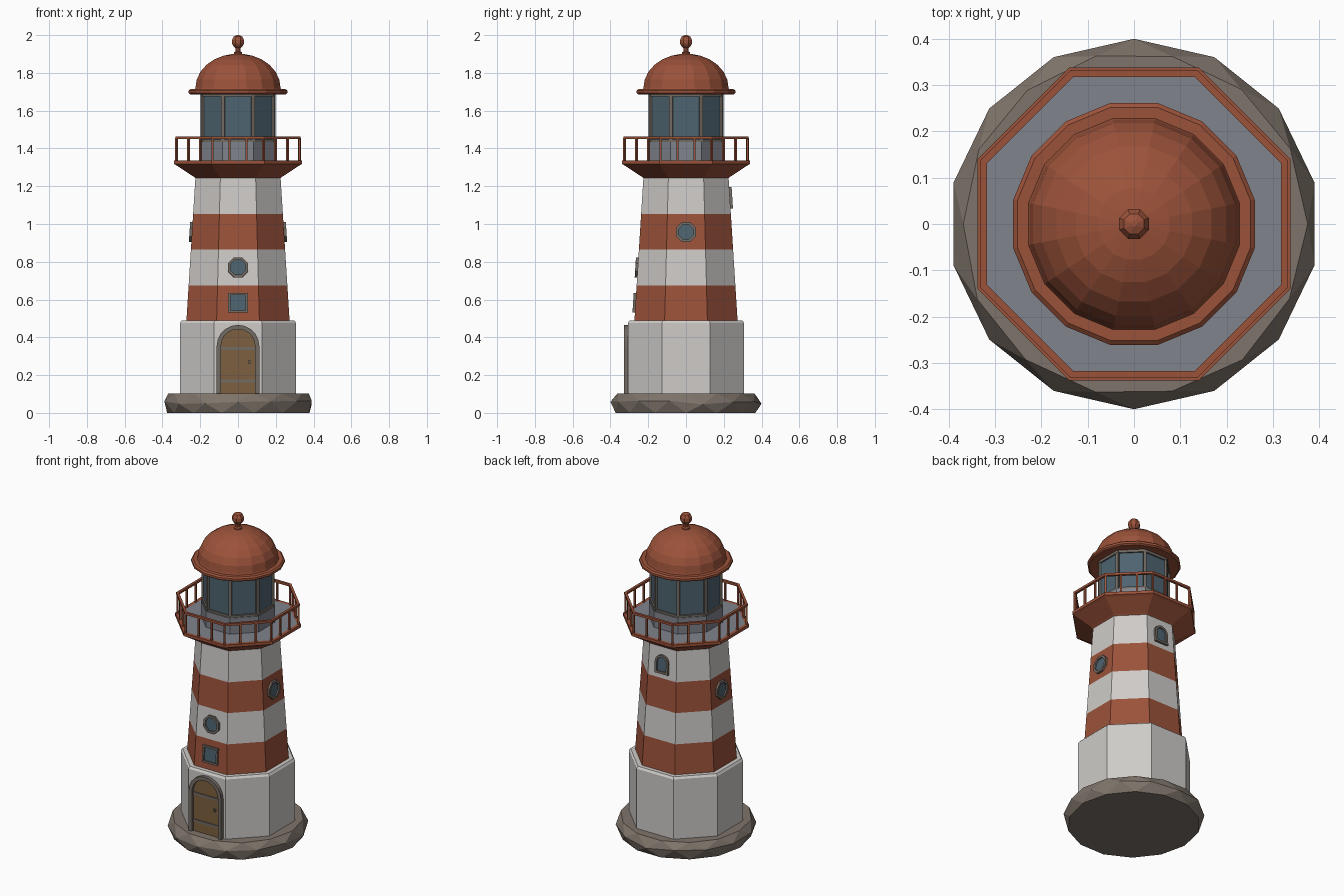
import bpy, bmesh, math, random
from mathutils import Matrix, Vector

if "Cube" in bpy.data.objects:
    bpy.data.objects.remove(bpy.data.objects["Cube"])
random.seed(4)


def material(name, rgb):
    m = bpy.data.materials.new(name)
    m.use_nodes = True
    m.diffuse_color = (*rgb, 1)
    m.node_tree.nodes["Principled BSDF"].inputs["Base Color"].default_value = (*rgb, 1)
    return m


WHITE = material("white_paint", (0.62, 0.60, 0.58))
RED = material("brick_red", (0.33, 0.085, 0.042))
ROCK = material("rock", (0.21, 0.175, 0.145))
DECK = material("slate_grey", (0.22, 0.23, 0.27))
GLASS = material("dark_glass", (0.075, 0.125, 0.16))
FRAME = material("frame_grey", (0.17, 0.145, 0.125))
WOOD = material("door_wood", (0.20, 0.115, 0.05))


def finish(name, bm, mats):
    bmesh.ops.recalc_face_normals(bm, faces=bm.faces)
    me = bpy.data.meshes.new(name)
    bm.to_mesh(me)
    bm.free()
    for m in mats:
        me.materials.append(m)
    ob = bpy.data.objects.new(name, me)
    bpy.context.collection.objects.link(ob)
    return ob


def lathe(name, profile, n, mats, rows=None, closed=False):
    """Polygonal turning; radii are measured to the flats, one flat faces the front."""
    bm = bmesh.new()
    rings = []
    for r, z in profile:
        c = r / math.cos(math.pi / n)
        rings.append([bm.verts.new((c * math.cos((i + 0.5) * math.tau / n),
                                    c * math.sin((i + 0.5) * math.tau / n), z)) for i in range(n)])
    pairs = list(zip(rings, rings[1:] + rings[:1]))
    if not closed:
        pairs.pop()
    for k, (a, b) in enumerate(pairs):
        for i in range(n):
            j = (i + 1) % n
            f = bm.faces.new((a[i], a[j], b[j], b[i]))
            f.material_index = rows[k] if rows else 0
    if not closed:
        bm.faces.new(rings[0])
        bm.faces.new(rings[-1]).material_index = rows[-1] if rows else 0
    return finish(name, bm, mats)


def box(bm, centre, size, angle=0.0):
    m = Matrix.Translation(centre) @ Matrix.Rotation(angle, 4, "Z") @ Matrix.Diagonal((*size, 1))
    bmesh.ops.create_cube(bm, size=1, matrix=m)


# Outlines in wall coordinates (sideways, up)
def square(r):
    return [(r, -r), (r, r), (-r, r), (-r, -r)]


def octagon(r):
    c = r / math.cos(math.pi / 8)
    return [(c * math.cos((i + 0.5) * math.pi / 4), c * math.sin((i + 0.5) * math.pi / 4)) for i in range(8)]


def arch(r, bottom, steps=10):
    curve = [(r * math.cos(i * math.pi / steps), r * math.sin(i * math.pi / steps)) for i in range(steps + 1)]
    return [(r, bottom)] + curve + [(-r, bottom)]


def wall_opening(name, outer, inner, angle, dist, z, fill, depth, inset, lean=0.0):
    """Raised frame with a recessed panel, set on a wall facing the given angle."""
    place = (Matrix.Rotation(angle, 4, "Z") @ Matrix.Translation((0, -dist, z))
             @ Matrix.Rotation(-lean, 4, "X"))
    bm = bmesh.new()

    def loop(pts, out):
        return [bm.verts.new(place @ Vector((u, -out, w))) for u, w in pts]
    loops = [loop(outer, -0.015), loop(outer, depth), loop(inner, depth), loop(inner, inset)]
    n = len(outer)
    for a, b in zip(loops, loops[1:]):
        for i in range(n):
            j = (i + 1) % n
            bm.faces.new((a[i], a[j], b[j], b[i]))
    bm.faces.new(loops[-1]).material_index = 1
    bm.faces.new(loops[0])
    return finish(name, bm, [FRAME, fill])


# Rock footing: three staggered rings joined by triangles
bm = bmesh.new()
N = 14
rings = []
for r, z, shift in ((0.378, 0.0, 0.5), (0.40, 0.055, 0.0), (0.372, 0.103, 0.5)):
    ring = []
    for i in range(N):
        a = math.pi / 2 + (i + shift) * math.tau / N
        jr = r + (random.uniform(-0.004, 0.004) if shift else 0)
        jz = z + (0 if shift else random.uniform(-0.012, 0.012))
        ring.append(bm.verts.new((jr * math.cos(a), jr * math.sin(a), jz)))
    rings.append(ring)
low, mid, top = rings
for i in range(N):
    j = (i + 1) % N
    for edge in (low, top):
        bm.faces.new((mid[i], mid[j], edge[i]))
        bm.faces.new((edge[i], edge[j], mid[j]))
bm.faces.new(low)
bm.faces.new(top)
finish("rock_footing", bm, [ROCK])

# Octagonal ground storey and striped tapering tower
lathe("ground_storey", [(0.307, 0.09), (0.307, 0.477), (0.298, 0.49), (0.26, 0.49)], 8, [WHITE])


def tower_radius(z):
    return 0.273 - (z - 0.49) * 0.063


LEAN = math.atan(0.063)
stripes = (0.48, 0.675, 0.865, 1.052, 1.25)
lathe("tower", [(tower_radius(z), z) for z in stripes], 8, [RED, WHITE], [0, 1, 0, 1])

# Gallery with deck, railing and posts
lathe("gallery", [(0.222, 1.24), (0.234, 1.25), (0.325, 1.31), (0.338, 1.317), (0.338, 1.335),
                  (0.318, 1.335), (0.19, 1.335)], 8, [RED, DECK], [0, 0, 0, 0, 0, 1])
lathe("hand_rail", [(0.317, 1.45), (0.332, 1.45), (0.332, 1.464), (0.317, 1.464)], 8, [RED], closed=True)
bm = bmesh.new()
RAIL = 0.325
half_side = RAIL * math.tan(math.pi / 8)
for side in range(8):
    turn = Matrix.Rotation(side * math.pi / 4, 4, "Z")
    for k in range(3):
        u = half_side * (2 * k / 3 - 1)
        box(bm, turn @ Vector((u, -RAIL, 1.393)), (0.011, 0.011, 0.125), side * math.pi / 4)
finish("railing_posts", bm, [RED])

# Lantern room: plinth, glass, frame rings and corner bars
lathe("lantern_plinth", [(0.2, 1.33), (0.2, 1.435), (0.18, 1.435)], 8, [DECK])
lathe("lantern_glass", [(0.187, 1.43), (0.187, 1.69)], 8, [GLASS])
for name, z in (("lantern_sill", 1.432), ("lantern_head", 1.674)):
    lathe(name, [(0.18, z), (0.196, z), (0.196, z + 0.016), (0.18, z + 0.016)], 8, [FRAME], closed=True)
bm = bmesh.new()
for i in range(8):
    a = (i + 0.5) * math.pi / 4
    r = 0.187 / math.cos(math.pi / 8)
    box(bm, (r * math.cos(a), r * math.sin(a), 1.56), (0.018, 0.018, 0.25), a)
finish("lantern_bars", bm, [FRAME])

# Domed roof with rolled eave, and finial
dome = [(0.225 * math.cos(t), 1.722 + 0.18 * math.sin(t))
        for t in (math.radians(d) for d in range(0, 90, 14))]
lathe("roof", [(0.2, 1.69), (0.252, 1.686), (0.261, 1.693), (0.261, 1.706), (0.252, 1.714),
               (0.228, 1.714)] + dome + [(0.008, 1.903)], 16, [RED])
lathe("finial", [(0.022, 1.895), (0.022, 1.908), (0.014, 1.914), (0.014, 1.932), (0.024, 1.94),
                 (0.032, 1.955), (0.032, 1.975), (0.022, 1.993), (0.006, 2.0)], 8, [RED])

# Windows
wall_opening("square_window", square(0.052), square(0.041), 0, tower_radius(0.583), 0.583,
             GLASS, 0.013, 0.004, LEAN)
for name, angle, z in (("front_round_window", 0, 0.77), ("left_round_window", math.pi / 2, 0.957),
                       ("right_round_window", -math.pi / 2, 0.957)):
    wall_opening(name, octagon(0.053), octagon(0.039), angle, tower_radius(z), z,
                 GLASS, 0.013, 0.004, LEAN)
wall_opening("back_arched_window", arch(0.046, -0.068), arch(0.032, -0.054), math.pi,
             tower_radius(1.15), 1.15, GLASS, 0.013, 0.004, LEAN)

# Arched door with straps and handle
wall_opening("door", arch(0.113, -0.253), arch(0.09, -0.253), 0, 0.307, 0.353, WOOD, 0.021, 0.006)
bm = bmesh.new()
for z in (0.17, 0.34):
    box(bm, (0, -0.315, z), (0.18, 0.008, 0.016))
box(bm, (0.06, -0.317, 0.27), (0.014, 0.014, 0.016))
finish("door_straps", bm, [FRAME])
